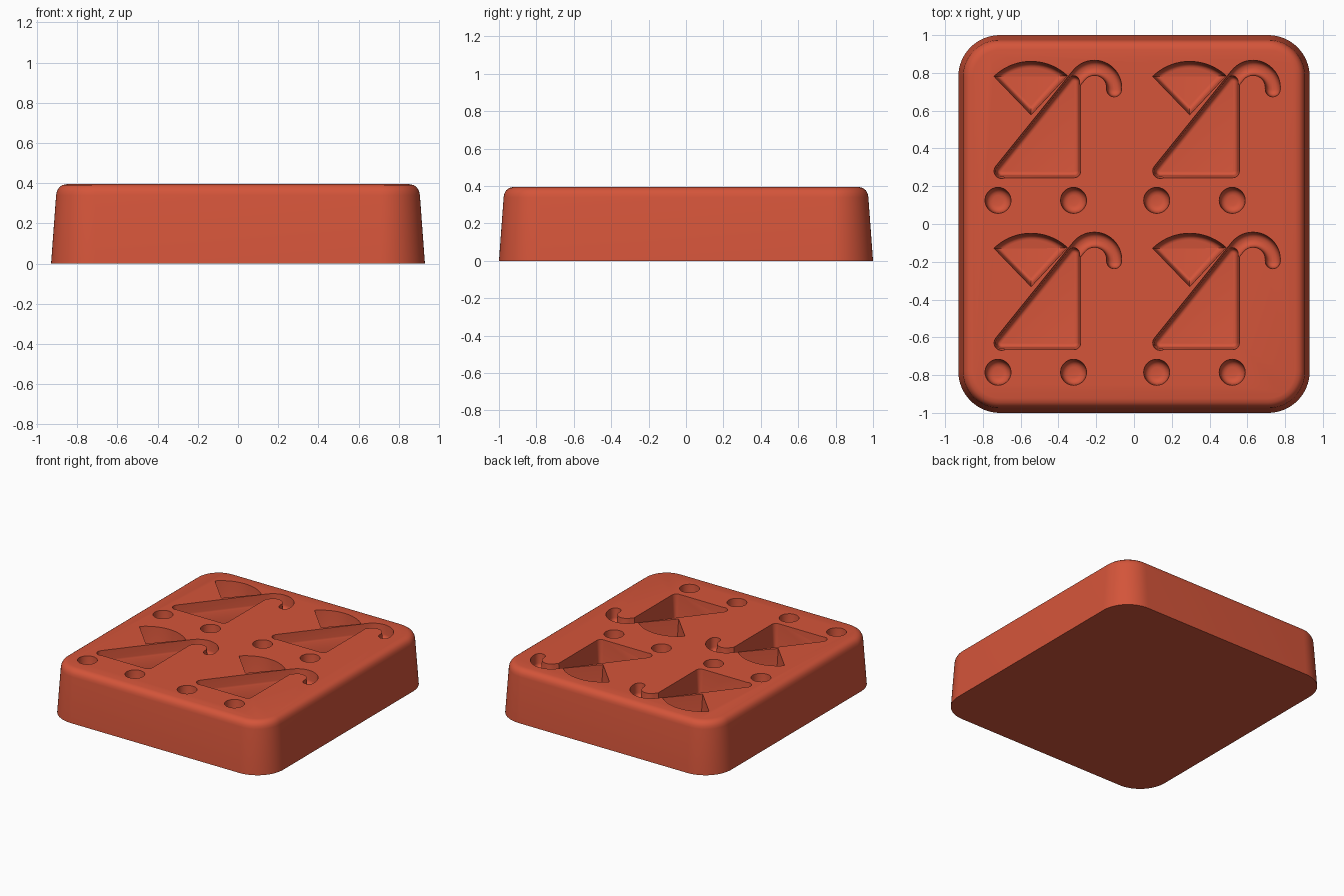
import bpy, bmesh
from math import radians, cos, sin
from mathutils import Vector

cube = bpy.data.objects.get("Cube")
if cube:
    bpy.data.objects.remove(cube, do_unlink=True)

TOP = 0.395
LEAN = 51.1                      # direction of the cane shaft in degrees
STEP_X, STEP_Y = 0.84, 0.91      # spacing of the four cavity groups


def polar(c, r, a):
    return Vector((c[0] + r * cos(radians(a)), c[1] + r * sin(radians(a))))


def arc(c, r, a0, a1, n):
    return [polar(c, r, a0 + (a1 - a0) * i / n) for i in range(n + 1)]


def rounded(core, r, n=8):
    """Convex counter-clockwise polygon grown outward by r."""
    core = [Vector(p) for p in core]
    loop = []
    for i, p in enumerate(core):
        d0, d1 = p - core[i - 1], core[(i + 1) % len(core)] - p
        a0 = Vector((1, 0)).angle_signed(Vector((d0.y, -d0.x)))
        turn = d1.angle_signed(d0)
        for k in range(n + 1):
            a = -a0 + turn * k / n
            loop.append(p + Vector((cos(a), sin(a))) * r)
    return loop


def inset(loop, d):
    """Mitred inset of a counter-clockwise outline."""
    out = []
    for i, p in enumerate(loop):
        e0 = (p - loop[i - 1]).normalized()
        e1 = (loop[(i + 1) % len(loop)] - p).normalized()
        n0, n1 = Vector((-e0.y, e0.x)), Vector((-e1.y, e1.x))
        out.append(p + (n0 + n1) * d / (1 + n0.dot(n1)))
    return out


def loft(name, loop, profile, shifts=((0, 0),)):
    """Stack inset copies of an outline; profile is (inset, z) pairs."""
    bm = bmesh.new()
    for sx, sy in shifts:
        rings = [[bm.verts.new((p.x + sx, p.y + sy, z)) for p in inset(loop, d)]
                 for d, z in profile]
        for a, b in zip(rings, rings[1:]):
            for i in range(len(a)):
                bm.faces.new((a[i - 1], a[i], b[i], b[i - 1]))
        bm.faces.new(rings[0])
        bm.faces.new(rings[-1])
    bmesh.ops.recalc_face_normals(bm, faces=bm.faces)
    mesh = bpy.data.meshes.new(name)
    bm.to_mesh(mesh)
    bm.free()
    ob = bpy.data.objects.new(name, mesh)
    bpy.context.collection.objects.link(ob)
    return ob


def cavity(depth, fillet, draft=0.07):
    """Drafted wall with a rounded bottom edge, open above the top face."""
    wall = depth - fillet
    prof = [(-0.03 * draft, TOP + 0.03), (wall * draft, TOP - wall)]
    for a in (22, 45, 67, 90):
        prof.append((wall * draft + fillet * (1 - cos(radians(a))),
                     TOP - wall - fillet * sin(radians(a))))
    return prof


# Block with drafted sides and a soft top edge
block = loft("mold_block",
             rounded([(-0.71, -0.78), (0.71, -0.78), (0.71, 0.78), (-0.71, 0.78)], 0.22, 16),
             [(0, 0), (0.025, 0.34), (0.029, 0.36), (0.039, 0.378), (0.055, 0.39), (0.078, TOP)])

groups = [(i * STEP_X, -j * STEP_Y) for i in range(2) for j in range(2)]

# Fan cavity
apex = Vector((-0.545, 0.578))
fan = [apex] + arc(apex, 0.283, 47, 134, 18)

# Cane groove: shaft plus hooked end
hook, w, bend, tip = Vector((-0.21, 0.722)), 0.04, 0.105, -5
side = LEAN + 90
foot = polar(polar(hook, bend, side), -0.652, LEAN)
end = polar(hook, bend, tip)
cane = (arc(foot, w, side, side + 180, 10) + arc(hook, bend - w, side, tip, 18)
        + arc(end, w, tip + 180, tip + 360, 10)[1:-1] + arc(hook, bend + w, tip, side, 20))

# Triangle cavity under the shaft
corner_x = -0.318
rise = (corner_x - foot.x) * sin(radians(LEAN)) / cos(radians(LEAN))
triangle = rounded([foot, (corner_x, foot.y), (corner_x, foot.y + rise)], 0.036)

# Round peg holes
holes = [(x + sx, y) for sx, y in groups for x in (-0.72, -0.32)]
disc = arc((0, 0.125), 0.069, 0, 360, 28)[:-1]

cutters = [
    loft("fan_cutter", fan, cavity(0.17, 0.025), groups),
    loft("cane_cutter", cane, cavity(0.10, 0.03), groups),
    loft("triangle_cutter", triangle, cavity(0.20, 0.02), groups),
    loft("hole_cutter", disc, cavity(0.11, 0.036), holes),
]

bpy.ops.object.select_all(action='DESELECT')
bpy.context.view_layer.objects.active = block
block.select_set(True)
for c in cutters:
    c.hide_render = True
    mod = block.modifiers.new(c.name, 'BOOLEAN')
    mod.operation = 'DIFFERENCE'
    mod.solver = 'EXACT'
    mod.object = c
    bpy.ops.object.modifier_apply(modifier=mod.name)
    bpy.data.objects.remove(c, do_unlink=True)

# Single terracotta red finish
mat = bpy.data.materials.new("terracotta_red")
mat.use_nodes = True
color = (0.66, 0.09, 0.042, 1)
mat.diffuse_color = color
mat.node_tree.nodes["Principled BSDF"].inputs["Base Color"].default_value = color
block.data.materials.clear()
block.data.materials.append(mat)
bpy.ops.object.shade_smooth_by_angle(angle=radians(32))
